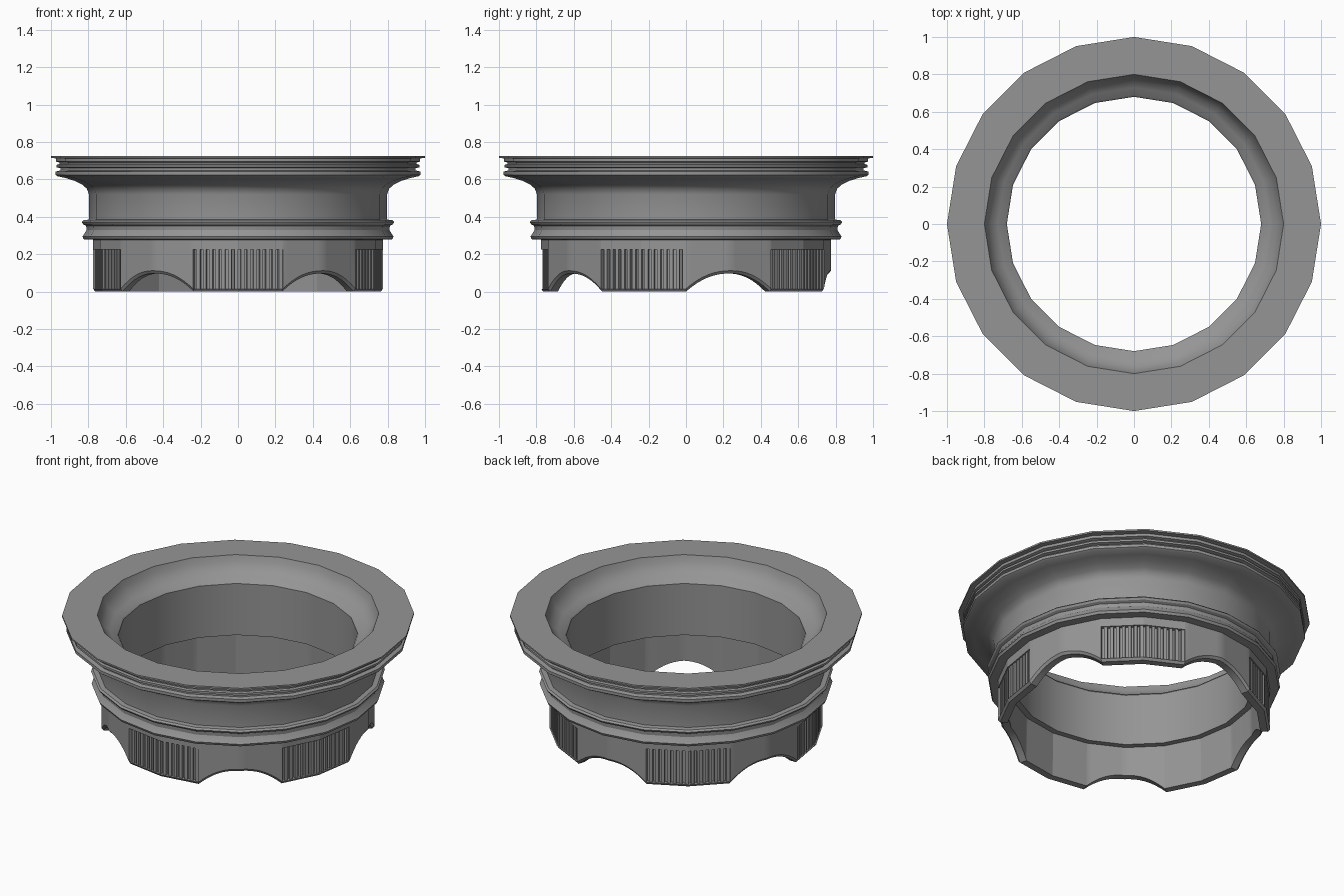
import bpy, bmesh, math

cube = bpy.data.objects.get("Cube")
if cube:
    bpy.data.objects.remove(cube, do_unlink=True)

SIDES = 20
STEP = 360 / SIDES
GRIPS = 5

grey = bpy.data.materials.new("mid_grey")
grey.use_nodes = True
colour = (0.3, 0.3, 0.3, 1)
grey.diffuse_color = colour
grey.node_tree.nodes["Principled BSDF"].inputs["Base Color"].default_value = colour


def facet(angle):
    """Scale that puts a point on the flat-sided ring outline."""
    half = STEP / 2
    return math.cos(math.radians(half)) / math.cos(math.radians(angle % STEP - half))


def sweep(name, columns):
    """Closed ring from (angle, profile) columns; profiles run outer to inner and close."""
    bm = bmesh.new()
    rows = []
    for angle, profile in columns:
        a, k = math.radians(angle - 90), facet(angle)
        rows.append([bm.verts.new((r * k * math.cos(a), r * k * math.sin(a), z))
                     for r, z in profile])
    for i, row in enumerate(rows):
        after = rows[(i + 1) % len(rows)]
        for j in range(len(row)):
            n = (j + 1) % len(row)
            bm.faces.new((row[j], row[n], after[n], after[j]))
    bmesh.ops.remove_doubles(bm, verts=bm.verts, dist=0.0003)
    bmesh.ops.recalc_face_normals(bm, faces=bm.faces)
    mesh = bpy.data.meshes.new(name)
    bm.to_mesh(mesh)
    bm.free()
    obj = bpy.data.objects.new(name, mesh)
    bpy.context.collection.objects.link(obj)
    mesh.materials.append(grey)
    bpy.ops.object.select_all(action="DESELECT")
    bpy.context.view_layer.objects.active = obj
    obj.select_set(True)
    bpy.ops.object.shade_smooth_by_angle(angle=math.radians(32))
    return obj


# Flanged body: stepped rim, concave flare, double bead, open bowl and bore
body_profile = [
    (0.80, 0.725), (1.0, 0.725), (1.0, 0.715), (0.972, 0.712), (0.972, 0.695),
    (0.955, 0.69), (0.955, 0.682), (0.97, 0.678), (0.97, 0.665), (0.95, 0.66),
    (0.95, 0.648), (0.975, 0.642), (0.975, 0.624), (0.965, 0.617),
    (0.92, 0.607), (0.87, 0.591), (0.83, 0.57), (0.808, 0.55), (0.797, 0.52),
    (0.797, 0.385), (0.825, 0.382), (0.835, 0.372), (0.828, 0.36),
    (0.812, 0.352), (0.81, 0.33), (0.822, 0.308), (0.832, 0.295),
    (0.825, 0.28), (0.77, 0.277), (0.68, 0.277), (0.68, 0.6), (0.69, 0.612),
    (0.73, 0.628), (0.765, 0.655), (0.788, 0.69),
]
sweep("flanged_body", [(i * STEP, body_profile) for i in range(SIDES)])

# Skirt: five ribbed grip panels alternating with scalloped arches
OUT, RIB, GROOVE, INNER = 0.775, 0.768, 0.75, 0.715


def skirt_profile(panel, arch):
    low = arch + 0.015
    return [(OUT, 0.28), (OUT, 0.225), (panel, 0.225), (panel, low), (OUT, low),
            (OUT - 0.012, arch), (INNER + 0.005, arch), (INNER, 0.28)]


RIBS = 14
pitch = 2 * STEP / RIBS
columns = []
for grip in range(GRIPS):
    start = grip * 360 / GRIPS - STEP
    columns.append((start, skirt_profile(OUT, 0)))
    for i in range(RIBS):
        a = start + i * pitch
        for part, radius in ((0.02, GROOVE), (0.4, GROOVE), (0.44, RIB), (0.98, RIB)):
            columns.append((a + part * pitch, skirt_profile(radius, 0)))
        if i == RIBS // 2 - 1:
            columns.append((start + STEP, skirt_profile(RIB, 0)))
    # Arch between this grip and the next
    steps = 16
    for i in range(steps):
        t = 2 * i / steps - 1
        height = 0.097 * (1 - abs(t) ** 2.2)
        columns.append((start + 2 * STEP + i * 2 * STEP / steps,
                        skirt_profile(OUT, height)))
sweep("grip_skirt", columns)
